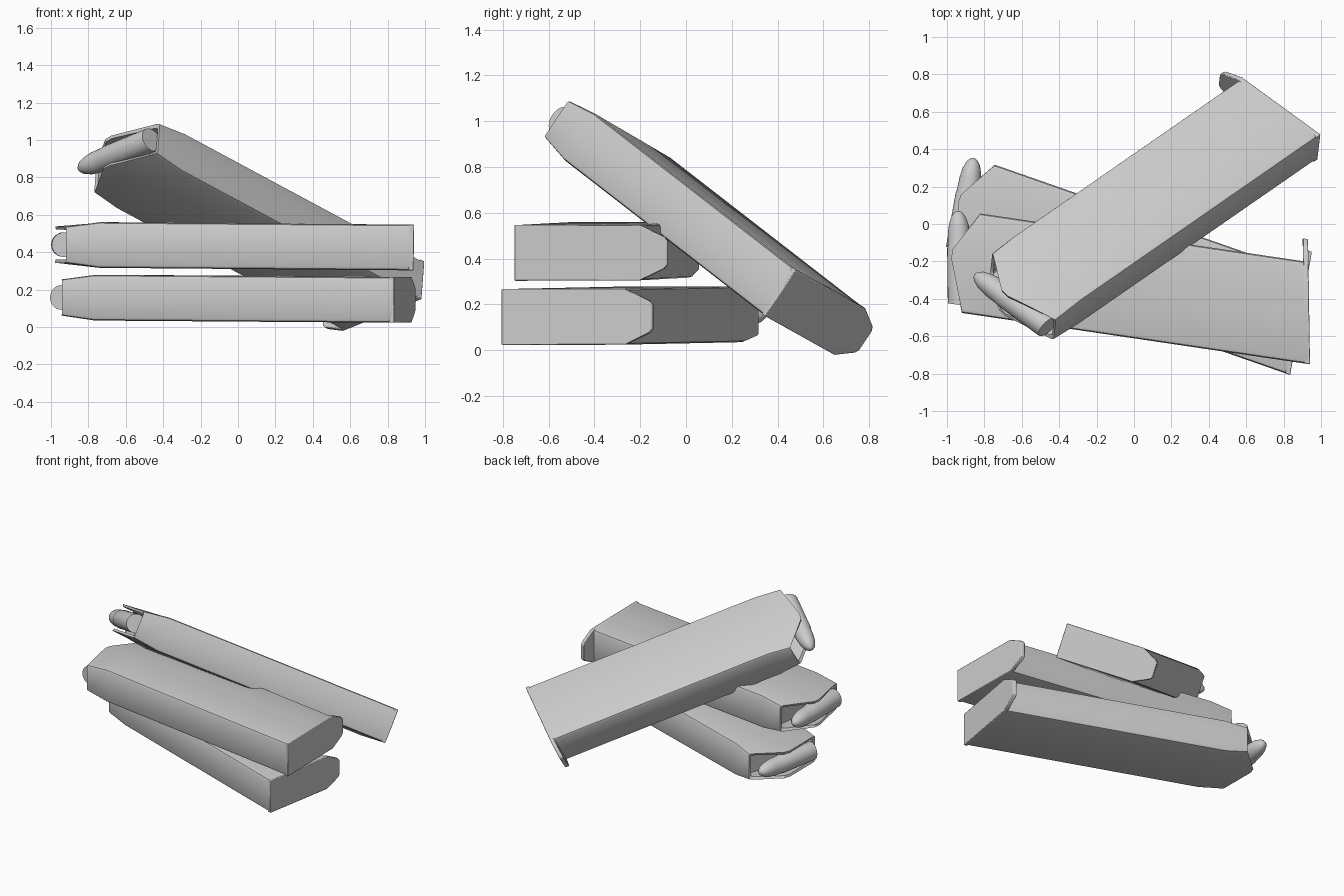
import bpy, bmesh, math
from mathutils import Vector, Matrix

cube = bpy.data.objects.get("Cube")
if cube:
    bpy.data.objects.remove(cube, do_unlink=True)

grey = bpy.data.materials.new("plain_grey")
grey.use_nodes = True
grey.diffuse_color = (0.6, 0.6, 0.6, 1)
grey.node_tree.nodes["Principled BSDF"].inputs["Base Color"].default_value = (0.6, 0.6, 0.6, 1)

# Local axes: x along the magazine from floor to feed end, y across, z thickness
WIDTH, HALF, FLOOR_SLOPE, SHOULDER = 0.54, 0.122, 0.163, 1.7


def loft(name, rings, matrix, angle=30, bevel=0):
    """Skin a list of equal rings, cap both ends and place the object."""
    bm = bmesh.new()
    loops = [[bm.verts.new(p) for p in ring] for ring in rings]
    for a, b in zip(loops, loops[1:]):
        for i in range(len(a)):
            j = (i + 1) % len(a)
            bm.faces.new((a[i], a[j], b[j], b[i]))
    bm.faces.new(loops[0])
    bm.faces.new(loops[-1])
    bmesh.ops.recalc_face_normals(bm, faces=bm.faces)
    mesh = bpy.data.meshes.new(name)
    bm.to_mesh(mesh)
    bm.free()
    mesh.materials.append(grey)
    obj = bpy.data.objects.new(name, mesh)
    bpy.context.collection.objects.link(obj)
    obj.matrix_world = matrix
    if bevel:
        mod = obj.modifiers.new("soft_edges", 'BEVEL')
        mod.width, mod.segments, mod.limit_method = bevel, 2, 'ANGLE'
    bpy.ops.object.select_all(action='DESELECT')
    obj.select_set(True)
    bpy.context.view_layer.objects.active = obj
    bpy.ops.object.shade_smooth_by_angle(angle=math.radians(angle))
    return obj


def section(height, half, bevel, inset=0):
    """Bevelled box section; height(y) gives the position along the magazine."""
    side = [(0, half - bevel), (0.006, half - bevel * 0.3), (0.022, half), (0.28, half),
            (0.33, half), (0.518, half), (0.534, half - bevel * 0.3), (WIDTH, half - bevel)]
    outline = side + [(y, -z) for y, z in reversed(side)]
    scale = 1 - 2 * inset / WIDTH
    return [Vector((height(y), inset + y * scale, z)) for y, z in outline]


def feed_edge(y):
    """Raised rim: climbs along the lips, then drops to the front wall."""
    if y < 0.28:
        return 1.88 + 0.1 * y / 0.28
    return 1.98 - 0.12 * max(0, y - 0.33) / 0.21


def make_magazine(name, heel, along, thick):
    u = Vector(along).normalized()
    w = Vector(thick)
    w = (w - u * w.dot(u)).normalized()
    v = w.cross(u)
    place = Matrix((u, v, w)).transposed().to_4x4()
    place.translation = heel

    # Body with a tapered, hollow feed end
    loft(name + "_body", [
        section(lambda y: FLOOR_SLOPE * y + 0.01, HALF, 0.018),
        section(lambda y: SHOULDER, HALF, 0.018),
        section(feed_edge, 0.097, 0.012),
        section(lambda y: feed_edge(y) - 0.004, 0.08, 0.01, 0.02),
        section(lambda y: 1.8, 0.08, 0.01, 0.02)], place)

    # Floor plate with a narrowing lip
    half_outline = [(0, HALF), (WIDTH, HALF), (0.645, 0.07), (0.66, 0.052)]
    outline = half_outline + [(y, -z) for y, z in reversed(half_outline)]
    loft(name + "_floor_plate",
         [[Vector((FLOOR_SLOPE * y + t, y, z)) for y, z in outline] for t in (0, 0.028)],
         place, bevel=0.004)

    # Top cartridge: straight case and rounded nose
    profile = [(0.04, 0.066), (0.33, 0.066), (0.34, 0.063), (0.42, 0.06), (0.47, 0.052),
               (0.51, 0.037), (0.53, 0.02), (0.537, 0.006)]
    rings = []
    for y, r in profile:
        angles = [math.tau * i / 24 for i in range(24)]
        rings.append([Vector((1.89 + 0.16 * y + r * math.cos(a), y, r * math.sin(a)))
                      for a in angles])
    loft(name + "_cartridge", rings, place, angle=40)


# Two magazines lie flat, the third leans across them
make_magazine("bottom_magazine", (0.834, -0.807, 0.145), (-0.944, 0.33, 0.007), (0, 0, -1))
make_magazine("middle_magazine", (0.94, -0.75, 0.425), (-0.989, 0.146, 0.008), (0, 0, -1))
make_magazine("leaning_magazine", (0.99, 0.412, 0.25), (-0.752, -0.521, 0.404),
              (-0.07, -0.555, -0.827))
